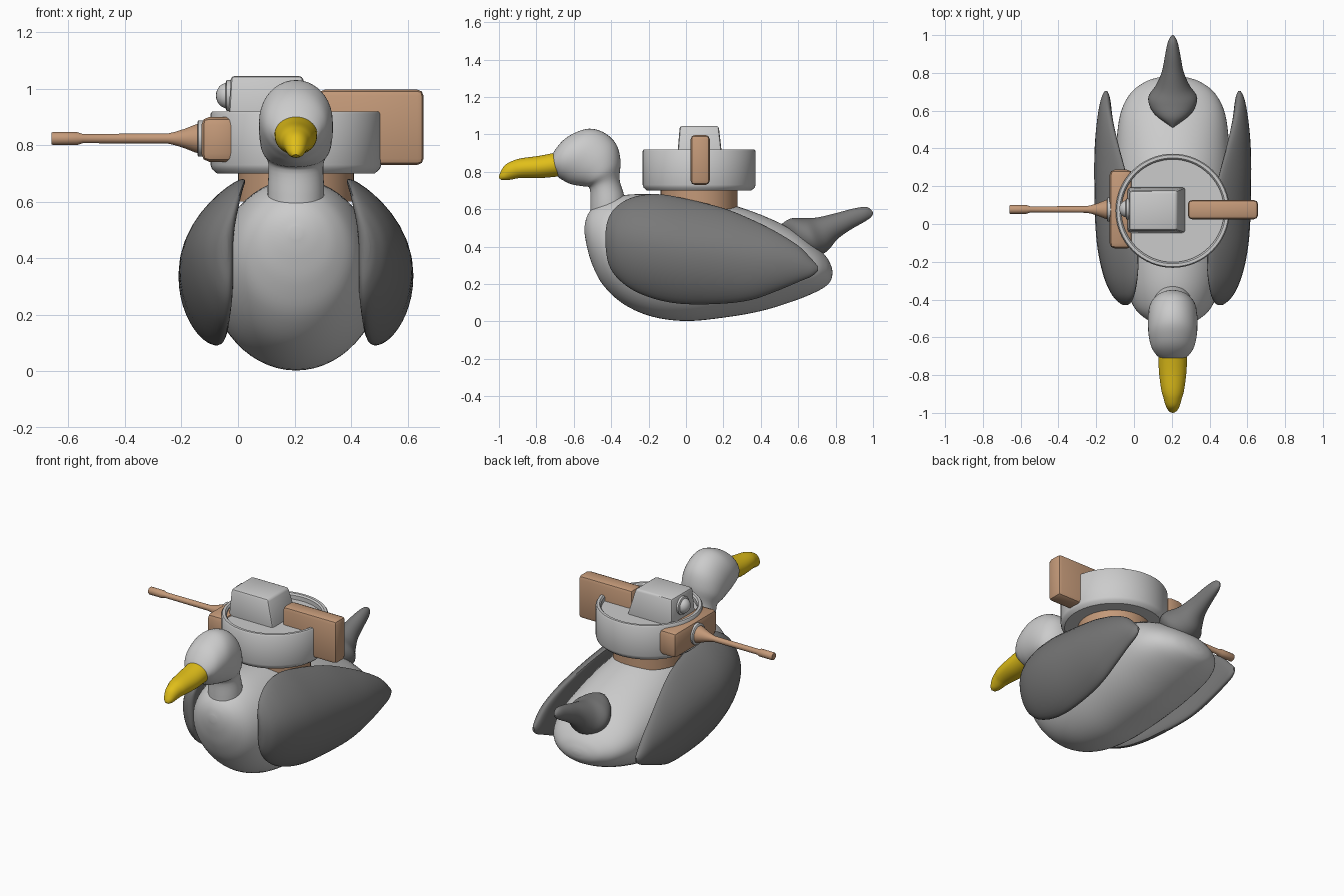
import bpy, bmesh
from math import sin, cos, pi
from mathutils import Vector

if "Cube" in bpy.data.objects:
    bpy.data.objects.remove(bpy.data.objects["Cube"])

CX = 0.205   # bird's centre line


def material(name, rgb):
    m = bpy.data.materials.new(name)
    m.diffuse_color = (*rgb, 1)
    m.use_nodes = True
    m.node_tree.nodes["Principled BSDF"].inputs["Base Color"].default_value = m.diffuse_color
    return m


BROWN = material("tan_metal", (0.55, 0.32, 0.19))
YELLOW = material("beak_yellow", (0.75, 0.52, 0.01))
DARK = material("dark_feather", (0.19, 0.19, 0.19))
BLACK = material("eye_black", (0.01, 0.01, 0.01))


def finish(bm, name, mat=None, angle=40):
    bmesh.ops.recalc_face_normals(bm, faces=bm.faces)
    me = bpy.data.meshes.new(name)
    bm.to_mesh(me)
    bm.free()
    ob = bpy.data.objects.new(name, me)
    bpy.context.collection.objects.link(ob)
    if mat:
        me.materials.append(mat)
    bpy.ops.object.select_all(action='DESELECT')
    ob.select_set(True)
    bpy.context.view_layer.objects.active = ob
    bpy.ops.object.shade_smooth_by_angle(angle=angle * pi / 180)
    return ob


def skin(name, rings, mat=None, angle=40):
    """Bridge a list of closed rings and cap both ends."""
    bm = bmesh.new()
    vs = [[bm.verts.new(p) for p in r] for r in rings]
    n = len(vs[0])
    for a, b in zip(vs, vs[1:]):
        for i in range(n):
            j = (i + 1) % n
            bm.faces.new((a[i], a[j], b[j], b[i]))
    bm.faces.new(vs[0])
    bm.faces.new(vs[-1])
    return finish(bm, name, mat, angle)


def smooth(rows, steps=5):
    """Catmull-Rom resampling of station rows."""
    out = []
    for i in range(len(rows) - 1):
        p = [rows[max(0, min(len(rows) - 1, i + k))] for k in (-1, 0, 1, 2)]
        for s in range(steps):
            t = s / steps
            out.append([0.5 * (2 * b + (c - a) * t + (2 * a - 5 * b + 4 * c - d) * t * t
                               + (3 * b - a - 3 * c + d) * t ** 3) for a, b, c, d in zip(*p)])
    return out + [rows[-1]]


def loft(name, rows, mat=None, side=1, bend=(0, 0), n=40):
    """Rows: top y, top z, bottom y, bottom z, half width, x offset from the centre line."""
    rings = []
    for yt, zt, yb, zb, w, x in smooth(rows):
        k = ((zt - zb) / 0.56) ** 2
        ring = []
        for i in range(n):
            c, s = cos(2 * pi * i / n), sin(2 * pi * i / n)
            dx = x + w * c - k * s * s * (bend[0] if s > 0 else bend[1])
            ring.append((CX + side * dx, (yt + yb) / 2 + s * (yt - yb) / 2,
                         (zt + zb) / 2 + s * (zt - zb) / 2))
        rings.append(ring)
    return skin(name, rings, mat)


def lathe(name, profile, centre, axis='Z', mat=None, n=48):
    """Profile: radius, distance along the axis."""
    rings = []
    for r, h in profile:
        pts = [(r * cos(2 * pi * i / n), r * sin(2 * pi * i / n)) for i in range(n)]
        rings.append([Vector((a, b, h) if axis == 'Z' else (h, a, b)) + Vector(centre)
                      for a, b in pts])
    return skin(name, rings, mat, 35)


def box(name, lo, hi, bevel, mat=None, top=None, segs=2):
    """Bevelled box; top = (x0, x1, y0, y1) tapers the upper face."""
    bm = bmesh.new()
    bmesh.ops.create_cube(bm, size=2)
    for v in bm.verts:
        up = v.co.z > 0
        q = [(lo[i], hi[i])[v.co[i] > 0] for i in range(3)]
        if up and top:
            q[0], q[1] = top[v.co.x > 0], top[2 + (v.co.y > 0)]
        v.co = q
    bmesh.ops.bevel(bm, geom=bm.edges[:], offset=bevel, segments=segs, profile=0.5,
                    affect='EDGES')
    return finish(bm, name, mat)


def ball(name, loc, scale, mat=None):
    bm = bmesh.new()
    bmesh.ops.create_uvsphere(bm, u_segments=24, v_segments=14, radius=1)
    for v in bm.verts:
        v.co = Vector(loc) + Vector(a * b for a, b in zip(v.co, scale))
    return finish(bm, name, mat)


def upright(*rows):
    """Rows y, top, bottom, half width[, x] expanded for vertical sections."""
    return [(r[0], r[1], r[0], r[2], r[3], r[4] if len(r) > 4 else 0) for r in rows]


# Bird body
loft("body", upright(
    (-.542, .51, .47, .02), (-.53, .56, .40, .08), (-.50, .605, .30, .145), (-.44, .645, .19, .205),
    (-.33, .675, .09, .25), (-.18, .68, .025, .28), (0, .668, .002, .296), (.2, .635, .02, .305),
    (.4, .57, .055, .30), (.58, .485, .11, .278), (.69, .405, .155, .225), (.75, .345, .19, .15),
    (.775, .30, .22, .08), (.783, .27, .25, .02)), n=56)

# Folded wings, curved inward at top and bottom
wing = upright(
    (-.43, .48, .40, .01, .25), (-.415, .55, .31, .03, .255), (-.37, .615, .235, .05, .275),
    (-.28, .665, .165, .06, .305), (-.15, .68, .115, .065, .33), (0, .655, .092, .065, .345),
    (.2, .605, .095, .06, .355), (.35, .545, .115, .055, .36), (.48, .48, .16, .048, .36),
    (.6, .405, .21, .035, .358), (.67, .335, .24, .022, .355), (.705, .295, .27, .006, .353))
for side, label in ((1, "right_wing"), (-1, "left_wing")):
    loft(label, wing, DARK, side, bend=(.14, .07))

# Tail
loft("tail", [
    (.51, .52, .56, .40, .02, 0), (.56, .55, .62, .36, .10, 0), (.63, .552, .70, .35, .13, 0),
    (.70, .555, .76, .38, .09, 0), (.80, .578, .81, .44, .058, 0), (.89, .602, .88, .49, .042, 0),
    (.96, .612, .95, .53, .028, 0), (.99, .597, .985, .553, .014, 0),
    (1.0, .58, .998, .57, .004, 0)], DARK)

# Neck and head, swept from vertical to forward
loft("head_and_neck", [
    (-.32, .58, -.51, .58, .10, 0), (-.33, .67, -.51, .62, .10, 0), (-.355, .76, -.515, .71, .098, 0),
    (-.35, .86, -.55, .722, .122, 0), (-.375, .95, -.59, .728, .130, 0),
    (-.44, 1.01, -.625, .737, .131, 0), (-.52, 1.03, -.65, .75, .128, 0),
    (-.60, 1.005, -.675, .765, .117, 0), (-.66, .965, -.69, .78, .10, 0),
    (-.71, .90, -.70, .79, .072, 0), (-.715, .86, -.705, .82, .03, 0)])

# Hooked beak
loft("beak", [
    (-.66, .91, -.68, .775, .076, 0), (-.78, .886, -.78, .766, .073, 0),
    (-.88, .872, -.88, .766, .06, 0), (-.93, .857, -.91, .763, .049, 0),
    (-.97, .833, -.935, .758, .04, 0), (-.995, .79, -.96, .755, .028, 0),
    (-1.0, .766, -.985, .755, .012, 0)], YELLOW)

# Eyes
for side, label in ((1, "right_eye"), (-1, "left_eye")):
    ball(label, (CX + side * .102, -.592, .91), (.016, .027, .025), BLACK)

# Turret ring and drum with a recessed roof
TY = .07
lathe("turret_ring", [(.205, .60), (.205, .705)], (CX, TY, 0), mat=BROWN)
lathe("turret_drum", [(.20, .70), (.28, .70), (.297, .715), (.302, .73), (.302, .91), (.296, .919),
                      (.28, .919), (.272, .91), (.272, .885), (.02, .885)], (CX, TY, 0), n=64)

# Sight housing with its lens
box("sight_housing", (-.035, -.048, .87), (.275, .195, 1.045), .014,
    top=(-.025, .228, -.033, .175))
lathe("lens_ring", [(.055, 0), (.055, -.018), (.045, -.022)], (-.022, .08, .975), 'X')
ball("lens", (-.038, .08, .975), (.04, .045, .045))

# Gun mount, collar and barrel
box("gun_mount", (-.13, -.13, .74), (-.008, .288, .90), .03, BROWN)
lathe("barrel_collar", [(.064, .01), (.064, -.012), (.058, -.016)], (-.128, .077, .823), 'X')
lathe("gun_barrel", [(.056, -.13), (.048, -.155), (.034, -.19), (.023, -.225), (.0175, -.25),
                     (.0165, -.55), (.023, -.57), (.023, -.655), (.02, -.66)],
      (0, .077, .823), 'X', BROWN, 32)

# Counterweight box on the right
box("side_box", (.285, .025, .73), (.657, .127, .996), .022, BROWN)
